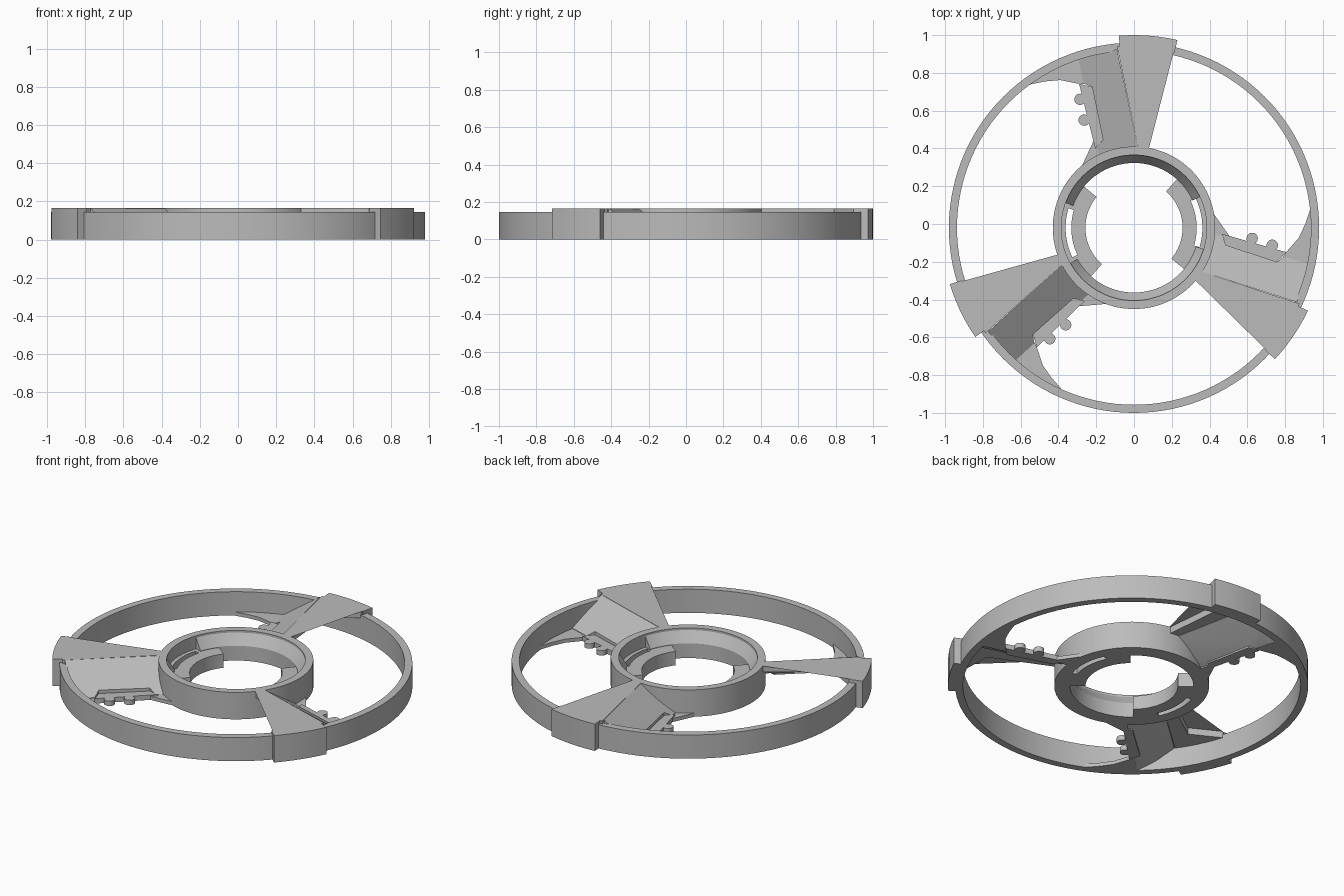
import bpy, bmesh, math
from mathutils import Matrix, Vector

if "Cube" in bpy.data.objects:
    bpy.data.objects.remove(bpy.data.objects["Cube"], do_unlink=True)

grey = bpy.data.materials.new("plain grey")
grey.use_nodes = True
COLOUR = (0.5, 0.5, 0.5, 1)
grey.diffuse_color = COLOUR
grey.node_tree.nodes["Principled BSDF"].inputs["Base Color"].default_value = COLOUR

CENTRE = Matrix.Translation((0, -0.02, 0))
RIDGE = Vector((0.026, 0.42))
DOWNHILL = Vector((-0.976, -0.218))


def finish(name, bm, turn=0):
    bmesh.ops.recalc_face_normals(bm, faces=bm.faces)
    bm.transform(CENTRE @ Matrix.Rotation(math.radians(turn), 4, 'Z'))
    mesh = bpy.data.meshes.new(name)
    bm.to_mesh(mesh)
    bm.free()
    mesh.materials.append(grey)
    ob = bpy.data.objects.new(name, mesh)
    bpy.context.collection.objects.link(ob)
    bpy.ops.object.select_all(action='DESELECT')
    ob.select_set(True)
    bpy.context.view_layer.objects.active = ob
    bpy.ops.object.shade_smooth_by_angle(angle=math.radians(30))


def sweep(name, profile, start=0, end=360, turn=0):
    """Turn a closed (radius, height) profile about the axle."""
    bm = bmesh.new()
    full = end - start >= 360
    steps = max(4, round((end - start) / 3))
    rows = []
    for i in range(steps if full else steps + 1):
        a = math.radians(start + (end - start) * i / steps)
        rows.append([bm.verts.new((r * math.cos(a), r * math.sin(a), z)) for r, z in profile])
    n = len(profile)
    for i in range(steps):
        p, q = rows[i], rows[(i + 1) % len(rows)]
        for j in range(n):
            k = (j + 1) % n
            bm.faces.new((p[j], p[k], q[k], q[j]))
    if not full:
        bm.faces.new(rows[0])
        bm.faces.new(rows[-1])
    finish(name, bm, turn)


def box(r0, r1, z0, z1):
    return [(r0, z0), (r1, z0), (r1, z1), (r0, z1)]


def slab(name, outline, height, thick, turn):
    """Plate with a flat or sloping top; height is a function of x, y."""
    bm = bmesh.new()
    top, low = [], []
    for x, y in outline:
        z = height(x, y)
        top.append(bm.verts.new((x, y, z)))
        low.append(bm.verts.new((x, y, max(z - thick, 0))))
    bm.faces.new(top)
    bm.faces.new(low[::-1])
    for i in range(len(top)):
        k = (i + 1) % len(top)
        bm.faces.new((top[i], low[i], low[k], top[k]))
    bmesh.ops.triangulate(bm, faces=[f for f in bm.faces if len(f.verts) > 4])
    finish(name, bm, turn)


def flat(z):
    return lambda x, y: z


def slope(x, y):
    return max(0.165 - 0.665 * (Vector((x, y)) - RIDGE).dot(DOWNHILL), 0.02)


# Rim and hub wall
sweep("outer_rim", box(0.937, 0.98, 0, 0.145))
sweep("hub_wall", box(0.385, 0.43, 0, 0.165))

# Sloped seats inside the hub
for name, a, b in (("back", 25, 160), ("front", 209, 343)):
    sweep(f"hub_seat_{name}", [(0.395, 0), (0.343, 0), (0.343, 0.09), (0.387, 0.155), (0.395, 0.155)], a, b)

# Inward clips with a slot behind each
for name, a in (("left", 4.5), ("right", 184.5)):
    sweep(f"clip_{name}", box(0.257, 0.332, 0, 0.085), a - 44, a + 44)
    sweep(f"slot_wall_{name}", box(0.362, 0.39, 0, 0.085), a - 25, a + 25)
    for side in (-1, 1):
        ends = sorted((a + side * 21, a + side * 44))
        sweep(f"clip_bridge_{name}", box(0.325, 0.362, 0, 0.085), *ends)

# Three blades with their lugs
for i in range(3):
    t = 120 * i
    sweep(f"rim_lug_{i}", box(0.95, 1.02, 0, 0.165), 77, 94.5, t)
    slab(f"blade_spar_{i}", [(0.075, 0.405), (0.037, 0.81), (0.206, 0.915), (0.214, 0.95),
                             (-0.09, 0.96), (0.026, 0.405)], flat(0.165), 0.04, t)
    slab(f"blade_slope_{i}", [(0.026, 0.405), (-0.09, 0.945), (-0.195, 0.925), (-0.296, 0.9),
                              (-0.266, 0.764), (-0.222, 0.746), (-0.164, 0.466),
                              (-0.195, 0.43), (-0.18, 0.37), (-0.08, 0.4)], slope, 0.04, t)
    slab(f"blade_step_{i}", [(-0.222, 0.746), (-0.291, 0.762), (-0.205, 0.42),
                             (-0.164, 0.466)], flat(0.03), 0.03, t)
    slab(f"blade_sweep_{i}", [(-0.291, 0.762), (-0.39, 0.782), (-0.47, 0.775), (-0.57, 0.755),
                              (-0.44, 0.84), (-0.296, 0.9), (-0.26, 0.76)], flat(0.022), 0.03, t)
    slab(f"hub_gusset_{i}", [(-0.2, 0.49), (-0.275, 0.33), (-0.25, 0.31), (-0.165, 0.38)],
         flat(0.022), 0.03, t)
    # Round bumps along the low edge
    for x, y in ((-0.286, 0.68), (-0.264, 0.57)):
        bm = bmesh.new()
        bmesh.ops.create_cone(bm, cap_ends=True, segments=20, radius1=0.03, radius2=0.03,
                              depth=0.03, matrix=Matrix.Translation((x, y, 0.015)))
        finish(f"edge_bump_{i}", bm, t)
